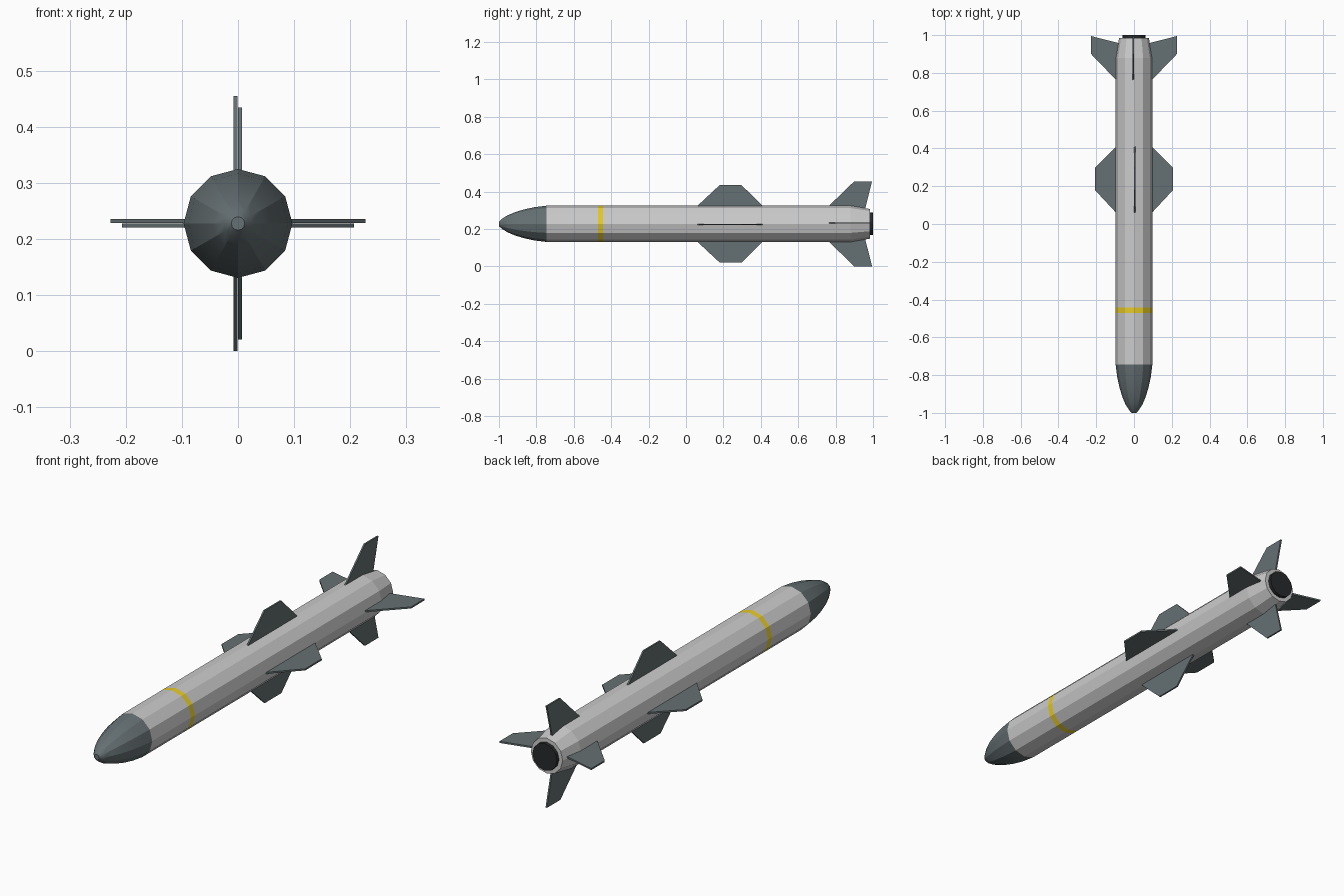
import bpy, bmesh, math
from mathutils import Vector

if "Cube" in bpy.data.objects:
    bpy.data.objects.remove(bpy.data.objects["Cube"])

CZ = 0.2275      # height of the long axis
SIDES = 12


def material(name, rgb):
    m = bpy.data.materials.new(name)
    m.diffuse_color = (*rgb, 1)
    m.use_nodes = True
    m.node_tree.nodes["Principled BSDF"].inputs["Base Color"].default_value = m.diffuse_color
    return m


dark = material("dark_slate", (0.13, 0.16, 0.17))
yellow = material("yellow", (0.80, 0.60, 0.02))
black = material("black", (0.02, 0.022, 0.025))


def finish(name, bm, mats, smooth=False):
    bmesh.ops.recalc_face_normals(bm, faces=bm.faces)
    mesh = bpy.data.meshes.new(name)
    bm.to_mesh(mesh)
    bm.free()
    for m in mats:
        mesh.materials.append(m)
    ob = bpy.data.objects.new(name, mesh)
    bpy.context.collection.objects.link(ob)
    if smooth:
        bpy.ops.object.select_all(action='DESELECT')
        ob.select_set(True)
        bpy.context.view_layer.objects.active = ob
        bpy.ops.object.shade_smooth_by_angle(angle=math.radians(25))
    return ob


def lathe(name, profile, mats=(), cap_front=False, cap_back=False,
          band=None, smooth=False):
    """Revolve (y, radius) pairs about the long axis."""
    bm = bmesh.new()
    rings = []
    for y, r in profile:
        angles = [math.tau * i / SIDES for i in range(SIDES)]
        rings.append([bm.verts.new((r * math.cos(a), y, CZ + r * math.sin(a)))
                      for a in angles])
    for k, (a, b) in enumerate(zip(rings, rings[1:])):
        for i in range(SIDES):
            j = (i + 1) % SIDES
            f = bm.faces.new((a[i], a[j], b[j], b[i]))
            f.material_index = 1 if k == band else 0
    if cap_front:
        bm.faces.new(rings[0])
    if cap_back:
        bm.faces.new(rings[-1])
    return finish(name, bm, mats, smooth)


def fin(name, outline, direction, side, offset, thick=0.0072):
    """Flat plate from (y, radius) outline, shifted sideways off the axis."""
    d, s = Vector(direction), Vector(side)
    bm = bmesh.new()
    layers = []
    for t in (offset - thick / 2, offset + thick / 2):
        layers.append([bm.verts.new(Vector((0, y, CZ)) + d * r + s * t)
                       for y, r in outline])
    a, b = layers
    bm.faces.new(a)
    bm.faces.new(b)
    n = len(outline)
    for i in range(n):
        j = (i + 1) % n
        bm.faces.new((a[i], a[j], b[j], b[i]))
    finish(name, bm, [dark])


# nose cone
lathe("nose_cone", [(-1.0, 0.012), (-0.985, 0.026), (-0.955, 0.045),
                    (-0.915, 0.062), (-0.865, 0.077), (-0.81, 0.089),
                    (-0.745, 0.097)],
      [dark], cap_front=True, smooth=True)

# body tube with coloured band and tapered tail
grey = material("light_grey", (0.8, 0.8, 0.8))
lathe("body", [(-0.745, 0.097), (-0.47, 0.097), (-0.443, 0.097),
               (0.88, 0.097), (0.985, 0.079)],
      [grey, yellow], cap_back=True, band=1)

# exhaust nozzle
lathe("nozzle", [(0.975, 0.061), (1.0, 0.061)], [black],
      cap_front=True, cap_back=True)

# four mid wings and four tail fins
wing = [(0.058, 0.09), (0.062, 0.097), (0.18, 0.207), (0.297, 0.207),
        (0.408, 0.097), (0.412, 0.09)]
tail = [(0.763, 0.07), (0.763, 0.095), (0.90, 0.2275), (0.995, 0.2275),
        (0.955, 0.07)]
X, Z = (1, 0, 0), (0, 0, 1)
for label, direction, side, sign in (("top", Z, X, 1), ("bottom", (0, 0, -1), X, 1),
                                     ("right", X, Z, -1), ("left", (-1, 0, 0), Z, -1)):
    fin("wing_" + label, wing, direction, side, 0.0036 * sign)
    fin("tail_fin_" + label, tail, direction, side, -0.0042 * sign)
